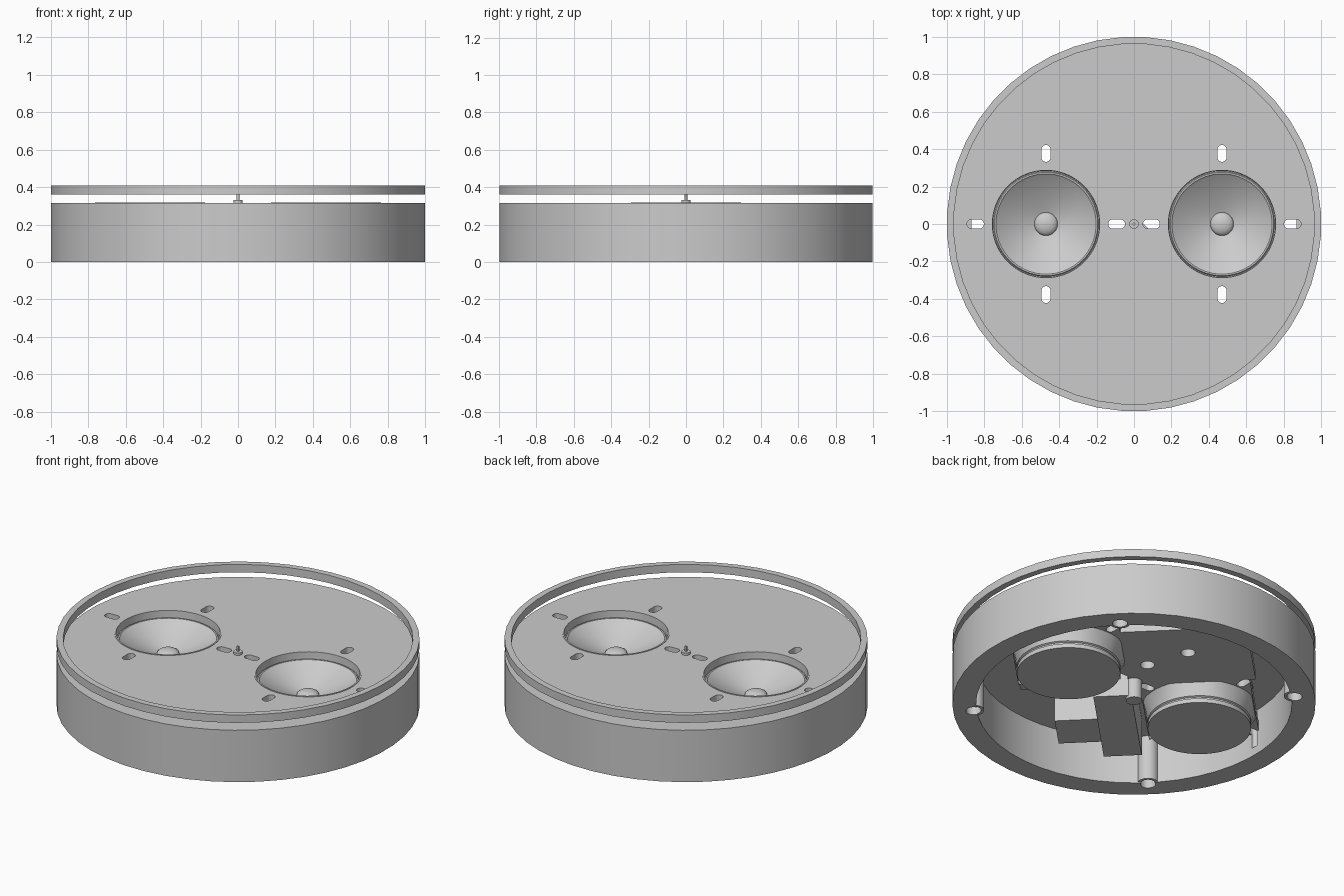
import bpy, bmesh, math

if "Cube" in bpy.data.objects:
    bpy.data.objects.remove(bpy.data.objects["Cube"])

SEG = 48
grey = bpy.data.materials.new("grey_plastic")
grey.diffuse_color = (0.6, 0.6, 0.6, 1)
grey.use_nodes = True
grey.node_tree.nodes["Principled BSDF"].inputs["Base Color"].default_value = grey.diffuse_color


def finish(name, bm, loc=(0, 0, 0), rot=0, smooth=True):
    bmesh.ops.recalc_face_normals(bm, faces=bm.faces)
    me = bpy.data.meshes.new(name)
    bm.to_mesh(me)
    bm.free()
    ob = bpy.data.objects.new(name, me)
    bpy.context.collection.objects.link(ob)
    ob.location = loc
    ob.rotation_euler[2] = rot
    me.materials.append(grey)
    if smooth:
        shade(ob)
    return ob


def shade(ob):
    bpy.ops.object.select_all(action='DESELECT')
    ob.select_set(True)
    bpy.context.view_layer.objects.active = ob
    bpy.ops.object.shade_smooth_by_angle(angle=math.radians(30))


def lathe(name, profile, loc=(0, 0, 0), seg=SEG, closed=False):
    """Spin (radius, z) points; a radius may be a function of the angle."""
    bm = bmesh.new()
    rings = []
    for r, z in profile:
        if r == 0:
            rings.append([bm.verts.new((0, 0, z))])
            continue
        ring = []
        for i in range(seg):
            a = (i + 0.5) * 2 * math.pi / seg
            q = r(a) if callable(r) else r
            ring.append(bm.verts.new((q * math.cos(a), q * math.sin(a), z)))
        rings.append(ring)
    pairs = list(zip(rings, rings[1:]))
    if closed:
        pairs.append((rings[-1], rings[0]))
    for p, q in pairs:
        for i in range(seg):
            j = (i + 1) % seg
            vs = [p[i % len(p)], p[j % len(p)], q[j % len(q)], q[i % len(q)]]
            bm.faces.new(list(dict.fromkeys(vs)))
    return finish(name, bm, loc)


def cylinder(name, r, z0, z1, loc=(0, 0), seg=24):
    return lathe(name, [(0, z0), (r, z0), (r, z1), (0, z1)], (loc[0], loc[1], 0), seg)


def box(name, size, loc, rot=0):
    bm = bmesh.new()
    bmesh.ops.create_cube(bm, size=1)
    bmesh.ops.scale(bm, vec=size, verts=bm.verts)
    return finish(name, bm, loc, rot, smooth=False)


def slot(x, y, along_y):
    """Rounded slot cutter, vertical prism."""
    bm = bmesh.new()
    pts = []
    for i in range(16):
        a = (i + 0.5) * 2 * math.pi / 16
        px = 0.025 * math.cos(a) + (0.02 if math.cos(a) > 0 else -0.02)
        py = 0.025 * math.sin(a)
        pts.append((-py, px) if along_y else (px, py))
    f = bm.faces.new([bm.verts.new((px, py, 0.05)) for px, py in pts])
    ext = bmesh.ops.extrude_face_region(bm, geom=[f])
    bmesh.ops.translate(bm, vec=(0, 0, 0.4),
                        verts=[v for v in ext['geom'] if isinstance(v, bmesh.types.BMVert)])
    return finish("slot_cutter", bm, (x, y, 0), smooth=False)


def boolean(ob, tools, op='DIFFERENCE'):
    for t in tools:
        m = ob.modifiers.new("bool", 'BOOLEAN')
        m.object, m.operation, m.solver = t, op, 'EXACT'
    bpy.context.view_layer.update()
    me = bpy.data.meshes.new_from_object(
        ob.evaluated_get(bpy.context.evaluated_depsgraph_get()))
    ob.modifiers.clear()
    ob.data = me
    shade(ob)


def discard(obs):
    for o in obs:
        bpy.data.objects.remove(o, do_unlink=True)


SPK = (-0.47, 0.47)
CORNERS = [(sx * 0.627, sy * 0.627) for sx in (-1, 1) for sy in (-1, 1)]

# round housing, open below, with screw columns along the wall
housing = lathe("housing", [(0, .315), (1, .315), (1, 0), (.87, 0), (.87, .275), (0, .275)])
columns = [cylinder("column", .058, .004, .29, c) for c in CORNERS]
boolean(housing, columns, 'UNION')

# slots and speaker openings
slots = []
for sx in SPK:
    for d in (-0.377, 0.377):
        slots += [slot(sx + d, 0, False), slot(sx, d, True)]
openings = [cylinder("opening_cutter", .293, .2, .4, (sx, 0), SEG) for sx in SPK]
screw_holes = [cylinder("screw_hole_cutter", .042, -.05, .2, c) for c in CORNERS]
boolean(housing, slots + openings + screw_holes)

# inner mounting board, turned 45 degrees, with square speaker frames
h = math.sqrt(0.5)
a0, b0 = 0.26, 0.02
board = box("mounting_board", (.58, 1.30, .05), ((a0 - b0) * h, (a0 + b0) * h, .165), math.pi / 4)
frames = [box("frame", (.61, .61, .05), (sx, 0, .165), math.pi / 4) for sx in SPK]
boolean(board, frames, 'UNION')
small_holes = [cylinder("hole_cutter", .04, .1, .25, p) for p in ((.063, .19), (-.022, .436))]
boolean(board, slots + small_holes)
discard(columns + slots + openings + screw_holes + frames + small_holes)


# rounded square outline for the basket top
def basket(a):
    d = a + math.pi / 4
    return min(.327, .30 / max(abs(math.cos(d)), abs(math.sin(d))))


for side, sx in zip(("left", "right"), SPK):
    # cone with rim, surround and dust cap
    dome = [(.062 * math.sin(t), .19 + .03 * math.cos(t))
            for t in (i * math.pi / 12 for i in range(7))]
    dome[0] = (0, .22)
    lathe(side + "_speaker_cone", dome + [
        (.262, .272), (.268, .279), (.276, .279), (.281, .272), (.285, .272),
        (.287, .318), (.295, .318), (.295, .15), (0, .15)], (sx, 0, 0))
    # magnet and basket below
    lathe(side + "_speaker_magnet", [
        (0, .02), (.285, .02), (.285, .045), (.276, .05), (.276, .058), (.285, .063),
        (.287, .075), (basket, .14), (0, .15)], (sx, 0, 0))

# floating trim ring above the plate
lathe("trim_ring", [(1, .36), (1, .408), (.963, .408), (.963, .36)], closed=True)

# centre button, its pin, and the post below
cylinder("centre_button", .025, .30, .33)
cylinder("centre_pin", .007, .33, .36, seg=12)
cylinder("centre_post", .045, .02, .29)

# battery box and connector box inside
box("battery_box", (.66, .21, .23), (-.125, -.29, .15), math.pi / 4)
box("connector_box", (.25, .24, .18), (-.07, -.56, .19), math.pi / 4)
